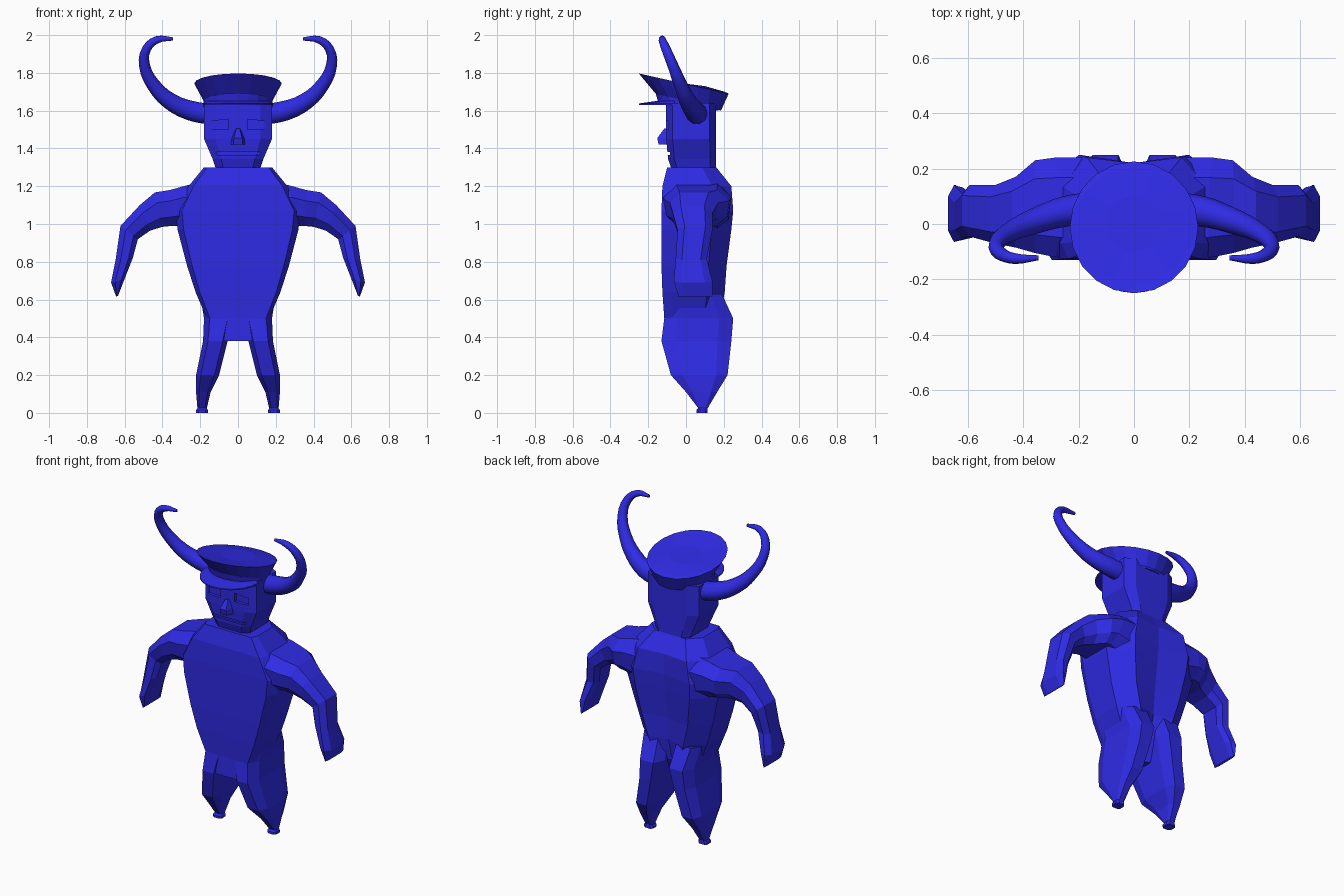
import bpy, bmesh, math

if "Cube" in bpy.data.objects:
    bpy.data.objects.remove(bpy.data.objects["Cube"])

blue = bpy.data.materials.new("blue")
blue.diffuse_color = (0.028, 0.024, 0.78, 1)
blue.use_nodes = True
blue.node_tree.nodes["Principled BSDF"].inputs["Base Color"].default_value = blue.diffuse_color


def finish(ob, mirror=False):
    ob.data.materials.append(blue)
    if mirror:
        ob.modifiers.new("mirror", 'MIRROR')
    return ob


def loft(name, rings, mirror=False):
    """Skin a list of equal-length point rings and cap both ends."""
    bm = bmesh.new()
    vs = [[bm.verts.new(p) for p in r] for r in rings]
    n = len(vs[0])
    for a, b in zip(vs, vs[1:]):
        for i in range(n):
            j = (i + 1) % n
            bm.faces.new((a[i], a[j], b[j], b[i]))
    bm.faces.new(vs[0])
    bm.faces.new(vs[-1])
    bmesh.ops.recalc_face_normals(bm, faces=bm.faces)
    me = bpy.data.meshes.new(name)
    bm.to_mesh(me)
    bm.free()
    ob = bpy.data.objects.new(name, me)
    bpy.context.collection.objects.link(ob)
    return finish(ob, mirror)


def octagon(x0, x1, y0, y1, z, cx=0.2, cy=0.2):
    w, d = (x1 - x0) * cx, (y1 - y0) * cy
    return [(x0 + w, y0, z), (x1 - w, y0, z), (x1, y0 + d, z), (x1, y1 - d, z),
            (x1 - w, y1, z), (x0 + w, y1, z), (x0, y1 - d, z), (x0, y0 + d, z)]


# torso: flat chest, grooved back; k is the width of the flat back
def torso_ring(z, w, yf, yb, groove, k):
    d = yb - yf
    half = [(0.9 * w, yf), (w, yf + 0.15 * d), (w, yf + 0.72 * d), (k * w, yb)]
    pts = half + [(0, yb - groove)] + [(-x, y) for x, y in reversed(half)]
    return [(x, y, z) for x, y in pts]


loft("torso", [torso_ring(*r) for r in [
    (0.38, 0.10, -0.12, 0.08, 0.02, 0.5), (0.50, 0.165, -0.115, 0.18, 0.04, 0.5),
    (0.64, 0.225, -0.125, 0.205, 0.03, 0.55), (0.78, 0.27, -0.13, 0.215, 0.03, 0.6),
    (0.97, 0.32, -0.13, 0.24, 0.03, 0.6), (1.07, 0.33, -0.13, 0.25, 0.03, 0.6),
    (1.20, 0.262, -0.125, 0.24, 0.02, 0.65), (1.30, 0.18, -0.10, 0.16, 0.0, 0.6)]])

# arms: each station has an outer edge, an inner edge and a depth range
def arm_ring(xo, zo, xi, zi, y0, y1):
    d = (y1 - y0) * 0.2
    def p(t, y):
        return (xo + (xi - xo) * t, y, zo + (zi - zo) * t)
    return [p(0, y0 + d), p(0, y1 - d), p(0.3, y1), p(0.75, y1 - d * 0.2),
            p(1, y1 - d), p(1, y0 + d), p(0.75, y0 + d * 0.2), p(0.3, y0)]


loft("arms", [arm_ring(*r) for r in [
    (0.15, 1.225, 0.20, 0.95, -0.122, 0.24), (0.27, 1.205, 0.315, 0.99, -0.12, 0.24),
    (0.36, 1.18, 0.35, 0.99, -0.105, 0.23),
    (0.44, 1.167, 0.40, 0.985, -0.085, 0.17), (0.52, 1.10, 0.465, 0.965, -0.07, 0.14),
    (0.622, 0.99, 0.53, 0.92, -0.045, 0.14), (0.648, 0.81, 0.557, 0.82, -0.055, 0.11),
    (0.672, 0.69, 0.60, 0.71, -0.065, 0.14), (0.645, 0.615, 0.635, 0.62, -0.04, 0.14)]],
    mirror=True)

# legs tapering to tiny feet
loft("legs", [octagon(*r) for r in [
    (0.03, 0.20, -0.09, 0.19, 0.63), (0.025, 0.18, -0.115, 0.25, 0.50),
    (0.055, 0.185, -0.13, 0.24, 0.38), (0.10, 0.222, -0.08, 0.22, 0.20),
    (0.145, 0.222, 0.0, 0.165, 0.11), (0.165, 0.215, 0.065, 0.115, 0.025),
    (0.16, 0.222, 0.055, 0.115, 0.015), (0.16, 0.222, 0.055, 0.115, 0.0)]], mirror=True)

# head
head = loft("head", [octagon(-w, w, y0, 0.16, z, 0.17, 0.13) for z, w, y0 in [
    (1.27, 0.11, -0.07), (1.345, 0.135, -0.095), (1.45, 0.18, -0.105), (1.64, 0.18, -0.105)]])


# eye sockets and mouth slot, cut into the face
def cut(target, x0, x1, z0, z1, slant=0):
    c = loft("cutter", [[(x0, y, z0), (x1, y, z0), (x1, y, z1 - slant * (x1 > 0)),
                         (x0, y, z1 - slant * (x1 < 0))] for y in (-0.2, -0.085)])
    m = target.modifiers.new("cut", 'BOOLEAN')
    m.operation, m.object, m.solver = 'DIFFERENCE', c, 'EXACT'
    bpy.context.view_layer.objects.active = target
    bpy.ops.object.modifier_apply(modifier="cut")
    bpy.data.objects.remove(c)


cut(head, 0.05, 0.14, 1.50, 1.555, 0.01)
cut(head, -0.14, -0.05, 1.50, 1.555, 0.01)
cut(head, -0.13, 0.13, 1.365, 1.38)

# nose wedge
loft("nose", [[(-w, -0.09, z), (w, -0.09, z), (w * 0.6, y, z), (-w * 0.6, y, z)]
              for z, w, y in [(1.42, 0.042, -0.145), (1.455, 0.036, -0.152), (1.505, 0.015, -0.115)]])


# cap: tilted rings given by front and back points
def cap_ring(w, yf, zf, yb, zb, n=20):
    out = []
    for i in range(n):
        a = 2 * math.pi * i / n
        t = (1 - math.cos(a)) / 2
        out.append((w * math.sin(a), yf + (yb - yf) * t, zf + (zb - zf) * t))
    return out


loft("cap", [cap_ring(*r) for r in [
    (0.182, -0.145, 1.635, 0.17, 1.60), (0.182, -0.16, 1.69, 0.18, 1.62),
    (0.18, -0.165, 1.695, 0.185, 1.60), (0.232, -0.25, 1.797, 0.226, 1.69),
    (0.215, -0.215, 1.785, 0.205, 1.70), (0.10, -0.10, 1.755, 0.10, 1.73)]])

# visor: thin half ellipse, thicker towards the band
arc = [(0.185 * math.cos(a), -0.06 - 0.19 * math.sin(a))
       for a in [math.pi * i / 12 for i in range(13)]]
loft("visor", [[(x, y, 1.63) for x, y in arc],
               [(x, y, 1.638) for x, y in arc],
               [(x * 0.9, -0.06 + (y + 0.06) * 0.55, 1.65) for x, y in arc]])

# horns: tapered curve sweep
path = [(0.14, 0.06, 1.58, 0.058), (0.25, 0.045, 1.60, 0.055), (0.36, 0.01, 1.65, 0.046),
        (0.45, -0.03, 1.74, 0.036), (0.495, -0.07, 1.84, 0.029), (0.485, -0.105, 1.925, 0.025),
        (0.43, -0.125, 1.975, 0.02), (0.345, -0.122, 1.98, 0.009)]
cu = bpy.data.curves.new("horns", 'CURVE')
cu.dimensions = '3D'
cu.bevel_depth, cu.bevel_resolution, cu.resolution_u = 1, 3, 3
cu.use_fill_caps = True
sp = cu.splines.new('BEZIER')
sp.bezier_points.add(len(path) - 1)
for p, (x, y, z, r) in zip(sp.bezier_points, path):
    p.co, p.radius = (x, y, z), r
    p.handle_left_type = p.handle_right_type = 'AUTO'
horns = bpy.data.objects.new("horns", cu)
bpy.context.collection.objects.link(horns)
bpy.ops.object.select_all(action='DESELECT')
horns.select_set(True)
bpy.context.view_layer.objects.active = horns
bpy.ops.object.convert(target='MESH')
horns = bpy.context.object
bpy.ops.object.shade_smooth_by_angle(angle=math.radians(40))
finish(horns, True)
